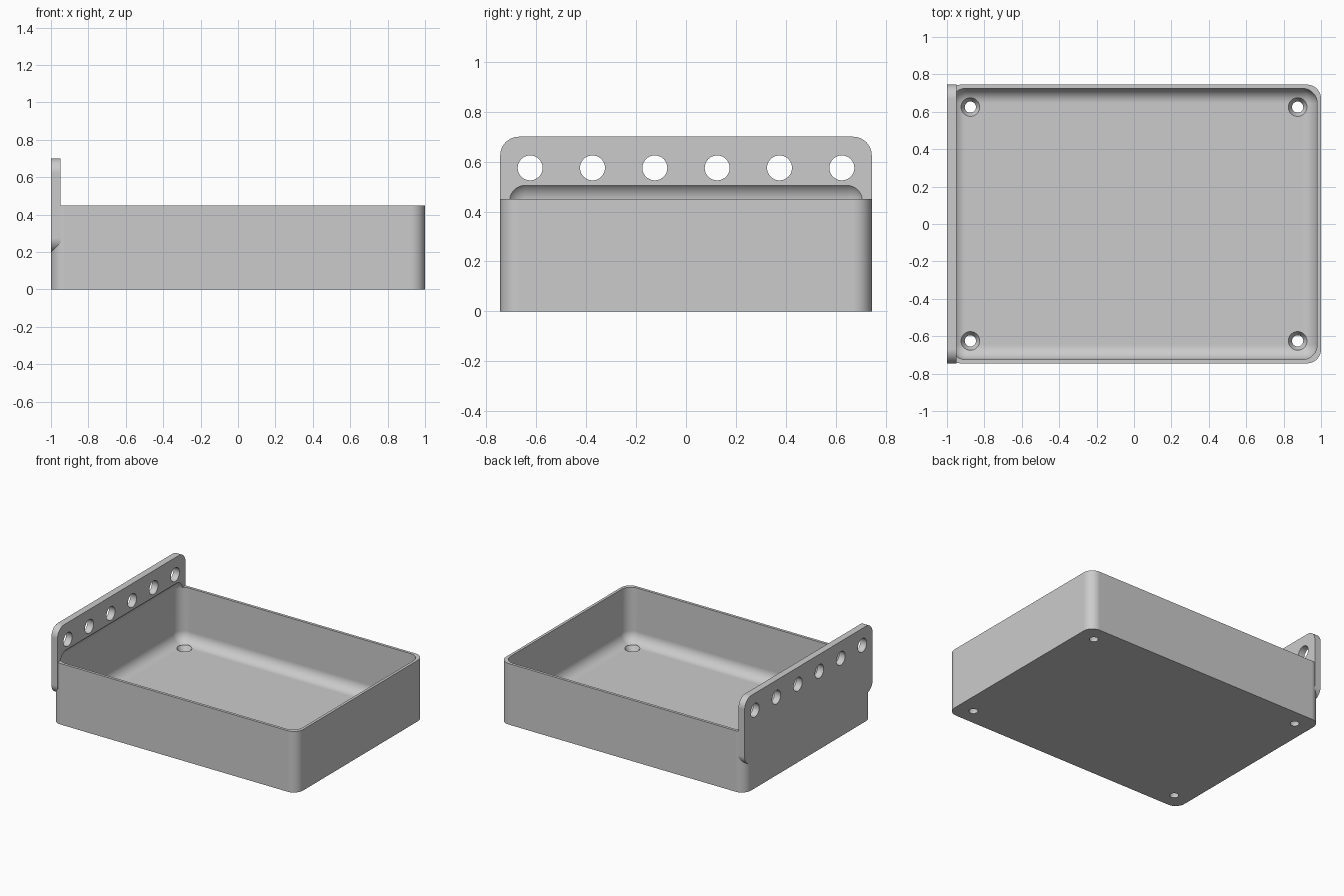
import bpy, bmesh, math
from mathutils import Matrix, Vector

if "Cube" in bpy.data.objects:
    bpy.data.objects.remove(bpy.data.objects["Cube"], do_unlink=True)

# Single plain grey
grey = bpy.data.materials.new("plain_grey")
grey.use_nodes = True
colour = (0.6, 0.6, 0.6, 1)
grey.diffuse_color = colour
grey.node_tree.nodes["Principled BSDF"].inputs["Base Color"].default_value = colour


def finish(name, bm):
    mesh = bpy.data.meshes.new(name)
    bmesh.ops.recalc_face_normals(bm, faces=bm.faces)
    bm.to_mesh(mesh)
    bm.free()
    mesh.materials.append(grey)
    obj = bpy.data.objects.new(name, mesh)
    bpy.context.scene.collection.objects.link(obj)
    return obj


def rounded_box(name, low, high, radius, axis=None):
    """Box with edges along one axis rounded, or all edges when axis is None."""
    low, high = Vector(low), Vector(high)
    bm = bmesh.new()
    bmesh.ops.create_cube(bm, size=1)
    for v in bm.verts:
        v.co = Vector([(low[i] + high[i]) / 2 + v.co[i] * (high[i] - low[i]) for i in range(3)])
    edges = [e for e in bm.edges
             if axis is None or abs((e.verts[0].co - e.verts[1].co).normalized()[axis]) > 0.9]
    bmesh.ops.bevel(bm, geom=edges, offset=radius, segments=12, profile=0.5, affect='EDGES')
    return finish(name, bm)


def lathe_cutter(name, profile, matrix):
    """Closed solid of revolution from (radius, height) points."""
    bm = bmesh.new()
    sides = 40
    rings = [[bm.verts.new(matrix @ Vector((r * math.cos(a), r * math.sin(a), h)))
              for a in (2 * math.pi * i / sides for i in range(sides))] for r, h in profile]
    for lower, upper in zip(rings, rings[1:]):
        for i in range(sides):
            j = (i + 1) % sides
            bm.faces.new((lower[i], lower[j], upper[j], upper[i]))
    bm.faces.new(rings[0])
    bm.faces.new(rings[-1])
    return finish(name, bm)


def combine(target, tool, operation):
    mod = target.modifiers.new(operation.lower(), 'BOOLEAN')
    mod.operation, mod.solver, mod.object = operation, 'EXACT', tool
    bpy.context.view_layer.objects.active = target
    bpy.ops.object.modifier_apply(modifier=mod.name)
    bpy.data.objects.remove(tool, do_unlink=True)


# Tray block and the upright hanging plate on its right side
half = 0.745
tray = rounded_box("tray", (-1, -half, 0), (1, half, 0.45), 0.075, axis=2)
plate = rounded_box("hanging_plate", (-1, -half, 0.2), (-0.95, half, 0.7), 0.075, axis=0)
combine(tray, plate, 'UNION')

# Filleted cavity, which also scoops into the plate above the rim
cavity = rounded_box("cavity", (-0.98, -0.725, 0.05), (0.98, 0.725, 0.5225), 0.08)
combine(tray, cavity, 'DIFFERENCE')

# Countersunk drain holes in the floor corners
screw_profile = [(0.03, -0.1), (0.03, 0.015), (0.05, 0.05), (0.05, 0.12)]
for sx in (-1, 1):
    for sy in (-1, 1):
        place = Matrix.Translation((0.875 * sx, 0.625 * sy, 0))
        combine(tray, lathe_cutter("floor_hole", screw_profile, place), 'DIFFERENCE')

# Row of hanging holes through the plate
for i in range(6):
    place = Matrix.Translation((-0.975, -0.625 + 0.25 * i, 0.575)) @ Matrix.Rotation(math.pi / 2, 4, 'Y')
    combine(tray, lathe_cutter("plate_hole", [(0.05, -0.1), (0.05, 0.1)], place), 'DIFFERENCE')

# Smooth fillets with clean flat faces
bpy.ops.object.select_all(action='DESELECT')
tray.select_set(True)
bpy.context.view_layer.objects.active = tray
bpy.ops.object.shade_smooth_by_angle(angle=math.radians(25))
weighted = tray.modifiers.new("weighted_normals", 'WEIGHTED_NORMAL')
weighted.keep_sharp = True
